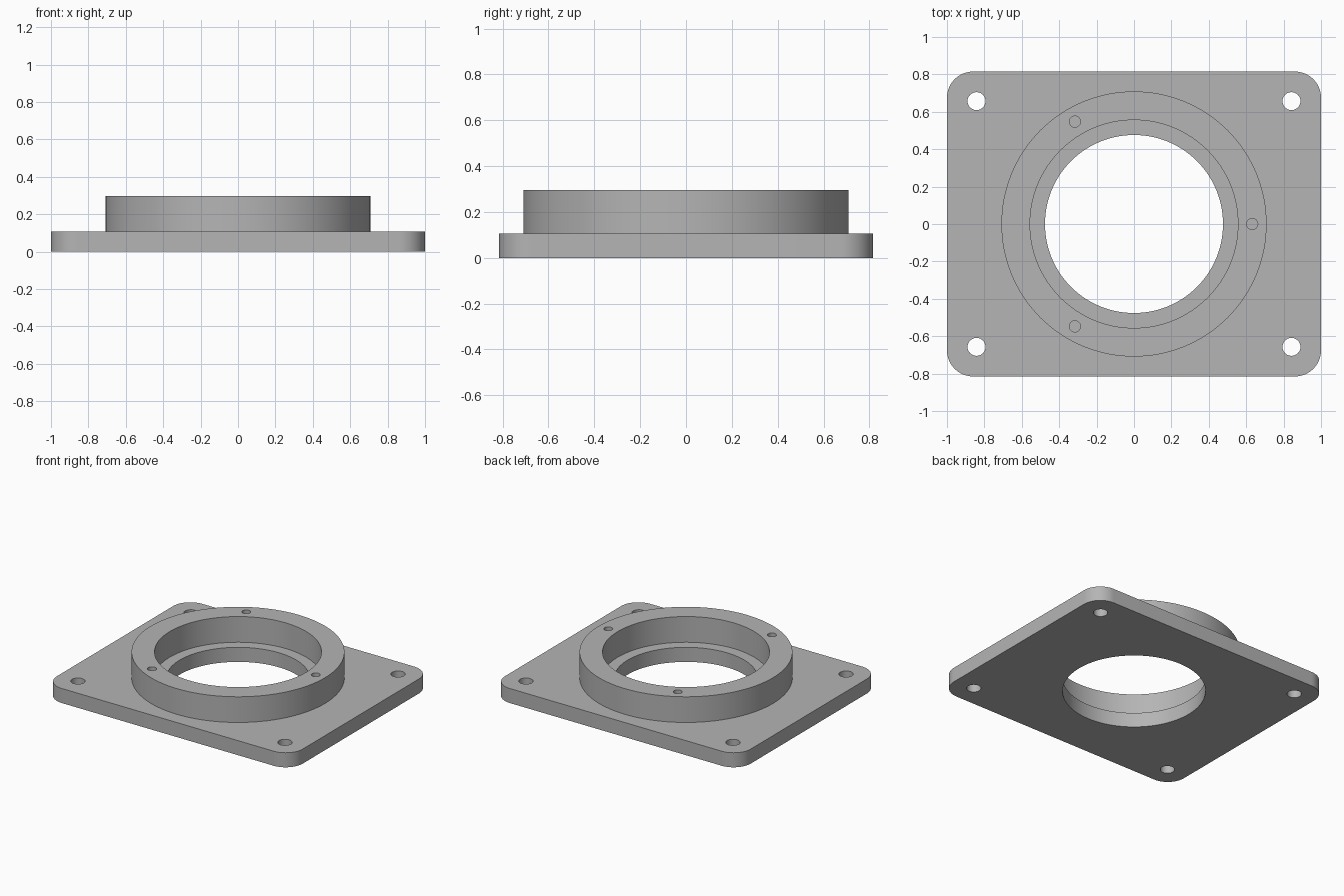
import bpy
import math

if "Cube" in bpy.data.objects:
    bpy.data.objects.remove(bpy.data.objects["Cube"], do_unlink=True)

PLATE_TOP, RING_TOP = 0.107, 0.296
HALF_X, HALF_Y, CORNER = 1.0, 0.815, 0.14

grey = bpy.data.materials.new("machined_grey")
grey.use_nodes = True
colour = (0.46, 0.46, 0.46, 1)
grey.diffuse_color = colour
grey.node_tree.nodes["Principled BSDF"].inputs["Base Color"].default_value = colour


def prism(name, outline, bottom, top):
    """Solid with the given outline between two heights."""
    n = len(outline)
    verts = [(x, y, z) for z in (bottom, top) for x, y in outline]
    faces = [list(range(n))[::-1], list(range(n, 2 * n))]
    faces += [[i, (i + 1) % n, n + (i + 1) % n, n + i] for i in range(n)]
    mesh = bpy.data.meshes.new(name)
    mesh.from_pydata(verts, [], faces)
    mesh.materials.append(grey)
    obj = bpy.data.objects.new(name, mesh)
    bpy.context.collection.objects.link(obj)
    return obj


def arc(cx, cy, radius, start, sweep, count):
    angles = [start + sweep * i / count for i in range(count + 1)]
    return [(cx + radius * math.cos(a), cy + radius * math.sin(a)) for a in angles]


def cylinder(name, x, y, radius, bottom, top, sides):
    return prism(name, arc(x, y, radius, 0, math.tau, sides)[:-1], bottom, top)


def combine(body, tool, operation):
    """Apply a boolean and discard the tool."""
    mod = body.modifiers.new(tool.name, 'BOOLEAN')
    mod.operation, mod.solver, mod.object = operation, 'EXACT', tool
    bpy.context.view_layer.objects.active = body
    bpy.ops.object.modifier_apply(modifier=mod.name)
    bpy.data.objects.remove(tool, do_unlink=True)


# Base plate with rounded corners
outline = []
for i, (sx, sy) in enumerate([(1, 1), (-1, 1), (-1, -1), (1, -1)]):
    outline += arc(sx * (HALF_X - CORNER), sy * (HALF_Y - CORNER), CORNER,
                   i * math.pi / 2, math.pi / 2, 16)
flange = prism("mounting_flange", outline, 0, PLATE_TOP)

# Raised ring
combine(flange, cylinder("ring", 0, 0, 0.709, 0.05, RING_TOP, 128), 'UNION')

# Through bore and wider recess that leaves a ledge
combine(flange, cylinder("bore", 0, 0, 0.476, -0.1, 0.5, 128), 'DIFFERENCE')
combine(flange, cylinder("recess", 0, 0, 0.556, PLATE_TOP, 0.5, 128), 'DIFFERENCE')

# Corner bolt holes
for sx in (-1, 1):
    for sy in (-1, 1):
        combine(flange, cylinder("bolt_hole", sx * 0.842, sy * 0.657, 0.048,
                                 -0.1, 0.2, 32), 'DIFFERENCE')

# Blind screw holes in the ring
for i in range(3):
    a = i * math.tau / 3
    combine(flange, cylinder("screw_hole", 0.632 * math.cos(a), 0.632 * math.sin(a),
                             0.03, 0.15, 0.5, 24), 'DIFFERENCE')

# Smooth curved walls, sharp rims
bpy.ops.object.select_all(action='DESELECT')
flange.select_set(True)
bpy.context.view_layer.objects.active = flange
bpy.ops.object.shade_smooth_by_angle(angle=math.radians(30))
